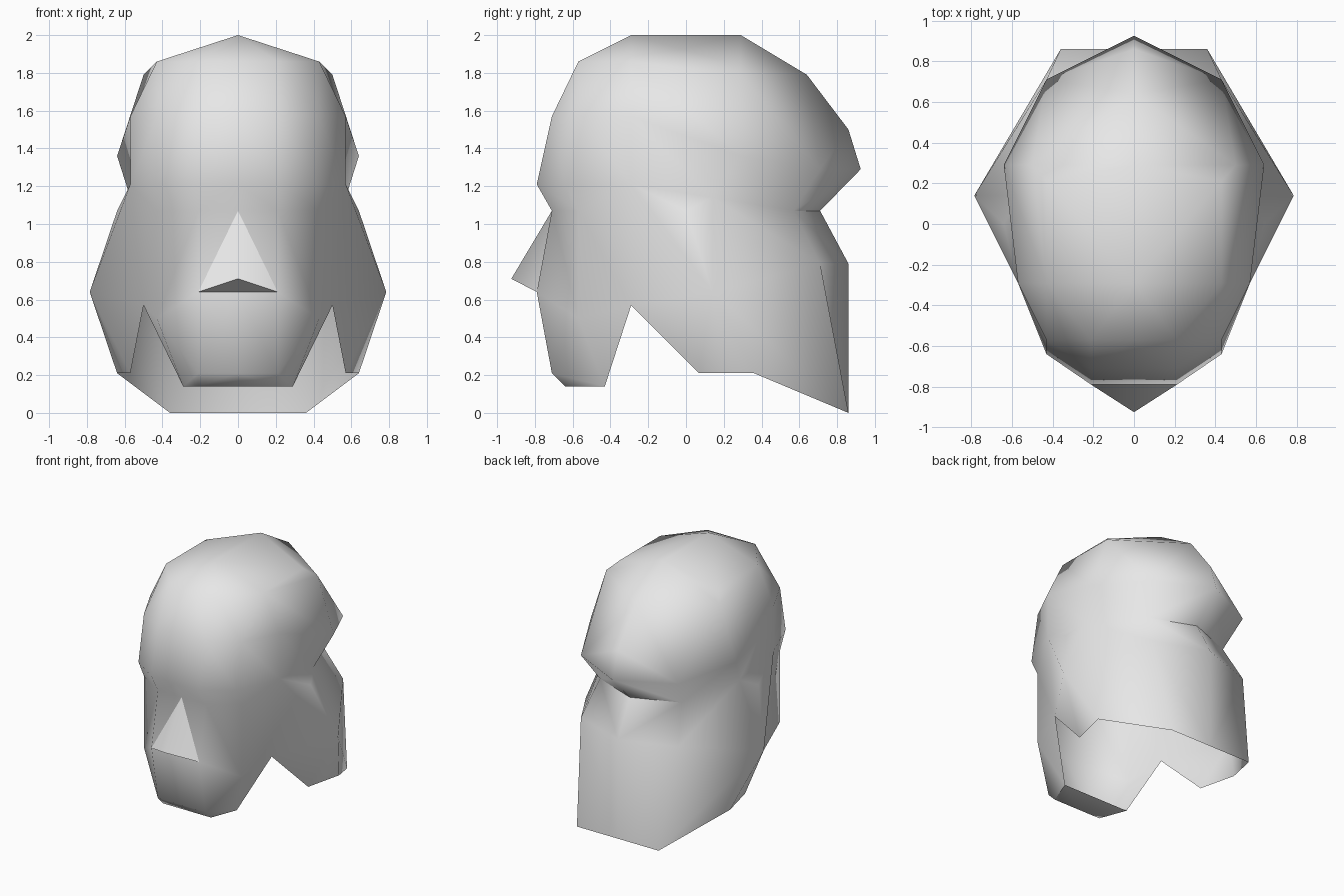
import bpy
import bmesh
import math

cube = bpy.data.objects.get("Cube")
if cube:
    bpy.data.objects.remove(cube, do_unlink=True)

grey = bpy.data.materials.new("plain_grey")
grey.use_nodes = True
colour = (0.8, 0.8, 0.8, 1)
grey.diffuse_color = colour
grey.node_tree.nodes["Principled BSDF"].inputs["Base Color"].default_value = colour


def loft(bm, rows):
    """Skin neighbouring rows of points; repeated points give triangles."""
    for upper, lower in zip(rows, rows[1:]):
        for i in range(len(upper) - 1):
            corners = [upper[i], upper[i + 1], lower[i + 1], lower[i]]
            corners = list(dict.fromkeys(corners))
            if len(corners) > 2:
                bm.faces.new([bm.verts.new(p) for p in corners])


def build(name, lofts, sharp_angle):
    """Half shell from lofts, mirrored across x, welded and smoothed."""
    bm = bmesh.new()
    for rows in lofts:
        loft(bm, rows)
    half = bm.verts[:] + bm.edges[:] + bm.faces[:]
    copy = bmesh.ops.duplicate(bm, geom=half)["geom"]
    for item in copy:
        if isinstance(item, bmesh.types.BMVert):
            item.co.x = -item.co.x
    bmesh.ops.remove_doubles(bm, verts=bm.verts[:], dist=0.001)
    bmesh.ops.recalc_face_normals(bm, faces=bm.faces[:])
    mesh = bpy.data.meshes.new(name)
    bm.to_mesh(mesh)
    bm.free()
    mesh.materials.append(grey)
    obj = bpy.data.objects.new(name, mesh)
    bpy.context.collection.objects.link(obj)
    bpy.ops.object.select_all(action="DESELECT")
    obj.select_set(True)
    bpy.context.view_layer.objects.active = obj
    bpy.ops.object.shade_smooth_by_angle(angle=math.radians(sharp_angle))
    return obj


def front(y, z, corner, side, half_width=0.21):
    """Face row: flat front strip, then corner and side points."""
    edge = (half_width, y, z)
    return [(0, y, z), edge, corner or edge, side]


# Points shared between the parts
crown = (0, -0.29, 2)
crown_side = (0.43, -0.29, 1.86)
temple = (0.57, -0.29, 1.57)
ear = (0.57, -0.29, 1.21)
notch = (0.5, -0.29, 0.57)
jaw = (0.29, -0.43, 0.14)
rim_side = (0.57, 0.14, 1.14)
rim_back = (0.36, 0.57, 1.07)
nape = (0, 0.71, 1.07)
brow_side = (0.5, 0.29, 1.79)
back_side = (0.43, 0.71, 1.29)

# Forehead, face and chin, from the crown down
face = [
    [crown] + [crown_side] * 3,
    front(-0.57, 1.86, crown_side, crown_side),
    front(-0.71, 1.57, (0.43, -0.57, 1.57), temple),
    front(-0.79, 1.21, (0.43, -0.64, 1.21), ear),
    front(-0.71, 1.07, (0.43, -0.57, 1.07), ear),
    front(-0.79, 0.64, (0.43, -0.57, 0.5), notch),
    front(-0.71, 0.21, None, jaw),
    front(-0.64, 0.14, None, jaw),
    front(-0.43, 0.14, jaw, jaw, half_width=0.29),
]

# Rounded cap, from the temples to the nape
cap = [
    [crown, crown_side, crown_side, temple, ear],
    [(0, 0.29, 2), (0.43, 0.21, 1.86), brow_side, (0.64, 0.29, 1.36), rim_side],
    [(0, 0.64, 1.79), brow_side, brow_side, back_side, rim_back],
    [(0, 0.86, 1.5)] + [back_side] * 3 + [rim_back],
    [(0, 0.925, 1.29)] + [back_side] * 3 + [rim_back],
    [nape] + [rim_back] * 4,
]

# Neck guard flaring out under the cap rim
widest = (0.785, 0.14, 0.64)
guard = [
    [ear, ear, rim_side, rim_back, nape],
    [ear, (0.64, 0, 1.07), rim_side, rim_back, nape],
    [notch, widest, widest, (0.43, 0.71, 0.79), (0, 0.86, 0.79)],
    [notch, (0.57, 0.07, 0.21), (0.64, 0.36, 0.21), (0.36, 0.86, 0), (0, 0.86, 0)],
]

build("head_shell", [face, cap, guard], 66)

# Nose wedge on the face
tip = (0, -0.925, 0.71)
nose = [
    [(0, -0.71, 1.07), (0.21, -0.71, 1.07)],
    [tip, (0.21, -0.79, 0.64)],
    [tip, (0, -0.79, 0.64)],
]
build("nose", [nose], 80)
